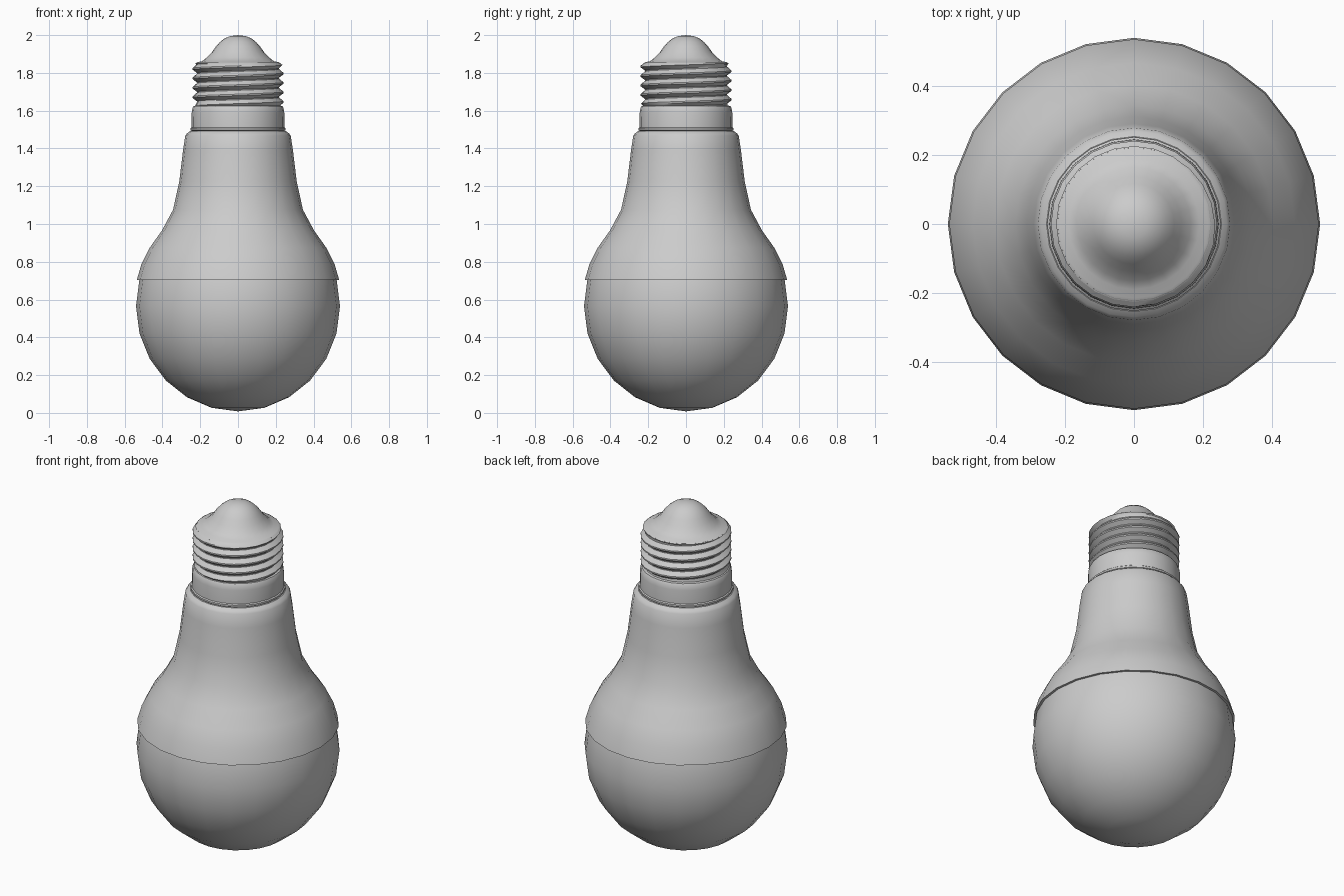
import bpy, bmesh, math

if "Cube" in bpy.data.objects:
    bpy.data.objects.remove(bpy.data.objects["Cube"])

SEG = 24


def finish(name, bm):
    bmesh.ops.remove_doubles(bm, verts=bm.verts, dist=0.0005)
    bmesh.ops.recalc_face_normals(bm, faces=bm.faces)
    mesh = bpy.data.meshes.new(name)
    bm.to_mesh(mesh)
    bm.free()
    ob = bpy.data.objects.new(name, mesh)
    bpy.context.collection.objects.link(ob)
    bpy.ops.object.select_all(action='DESELECT')
    bpy.context.view_layer.objects.active = ob
    ob.select_set(True)
    bpy.ops.object.shade_smooth_by_angle(angle=math.radians(35))
    return ob


def lathe(name, profile):
    bm = bmesh.new()
    rings = []
    for r, z in profile:
        rings.append([bm.verts.new((r * math.cos(2 * math.pi * i / SEG),
                                    r * math.sin(2 * math.pi * i / SEG), z))
                      for i in range(SEG)])
    for a, b in zip(rings, rings[1:]):
        for i in range(SEG):
            j = (i + 1) % SEG
            bm.faces.new((a[i], a[j], b[j], b[i]))
    return finish(name, bm)


# Globe: lower part of a sphere, tucked into the housing
globe = [(0.54 * math.sin(math.radians(a)), 0.565 - 0.557 * math.cos(math.radians(a)))
         for a in range(0, 106, 15)]
lathe("globe", globe + [(0.505, 0.76)])

# Housing with a thin rim overhanging the globe
lathe("housing", [(0.505, 0.76), (0.518, 0.703), (0.536, 0.703), (0.512, 0.785),
                  (0.467, 0.875), (0.403, 0.965), (0.344, 1.075), (0.311, 1.225),
                  (0.291, 1.39), (0.279, 1.468), (0.270, 1.480), (0.254, 1.492),
                  (0.235, 1.492)])

# Collar below the screw thread
lathe("collar", [(0.235, 1.485), (0.252, 1.497), (0.252, 1.507), (0.246, 1.512),
                 (0.245, 1.59), (0.241, 1.615), (0.235, 1.625), (0.215, 1.628)])

# Screw thread: zigzag section swept on a right-handed helix, faded at the ends
PITCH, Z0, Z1 = 0.05, 1.62, 1.853
SECTION = [(0.0, 0.218), (0.1, 0.218), (0.45, 0.241), (0.6, 0.241)]
bm = bmesh.new()
columns = []
for i in range(SEG + 1):
    t = i / SEG
    ang = 2 * math.pi * t
    col = []
    for turn in range(-1, 6):
        for f, r in SECTION:
            z = Z0 + PITCH * (turn + f + t)
            fade = max(0, min(1, (z - Z0) / 0.02, (Z1 - z) / 0.015))
            r = 0.222 + (r - 0.222) * fade
            z = max(Z0, min(Z1, z))
            col.append((r * math.cos(ang), r * math.sin(ang), z))
    columns.append([bm.verts.new(p) for p in col])
for a, b in zip(columns, columns[1:]):
    for k in range(len(a) - 1):
        bm.faces.new((a[k], b[k], b[k + 1], a[k + 1]))
bmesh.ops.dissolve_degenerate(bm, dist=0.0003, edges=bm.edges)
finish("screw_thread", bm)

# Contact tip: flared dome on top
lathe("contact_tip", [(0.215, 1.84), (0.226, 1.850), (0.215, 1.857), (0.19, 1.862),
                      (0.165, 1.882), (0.138, 1.910), (0.117, 1.940), (0.095, 1.964),
                      (0.07, 1.983), (0.04, 1.995), (0.0, 2.0)])
